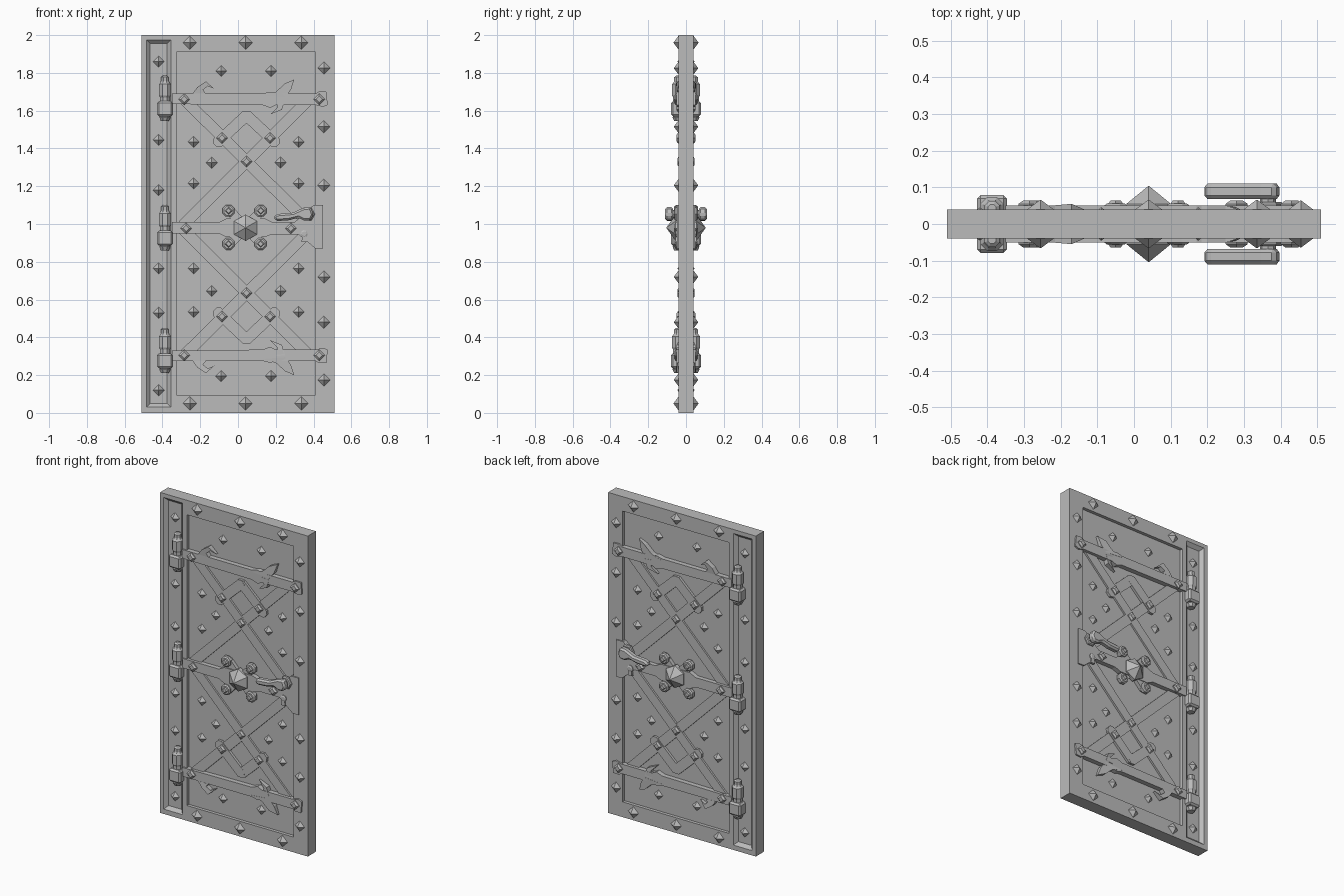
import bpy, bmesh, math
from mathutils import Vector

cube = bpy.data.objects.get("Cube")
if cube:
    bpy.data.objects.remove(cube)

iron = bpy.data.materials.new("grey_iron")
iron.use_nodes = True
GREY = (0.5, 0.5, 0.5, 1)
iron.diffuse_color = GREY
iron.node_tree.nodes["Principled BSDF"].inputs["Base Color"].default_value = GREY

FACE, PANEL, BRACE, STRAP = 0.04, 0.02, 0.032, 0.05   # depths from the mid plane
FLIP = 1.965                                          # z + flipped z


def finish(name, bm, bevel=0):
    """Turn a front-side mesh into an object repeated on the back."""
    bmesh.ops.recalc_face_normals(bm, faces=bm.faces)
    mesh = bpy.data.meshes.new(name)
    bm.to_mesh(mesh)
    bm.free()
    mesh.materials.append(iron)
    ob = bpy.data.objects.new(name, mesh)
    bpy.context.collection.objects.link(ob)
    if bevel:
        mod = ob.modifiers.new("chamfer", 'BEVEL')
        mod.width, mod.segments = bevel, 1
    mod = ob.modifiers.new("both_sides", 'MIRROR')
    mod.use_axis = (False, True, False)
    mod.use_mirror_merge = name == "door_slab"
    return ob


def loft(bm, rings):
    """Skin between rings of equal length and cap both ends."""
    loops = [[bm.verts.new(p) for p in ring] for ring in rings]
    n = len(loops[0])
    for a, b in zip(loops, loops[1:]):
        for i in range(n):
            j = (i + 1) % n
            bm.faces.new((a[i], a[j], b[j], b[i]))
    bm.faces.new(loops[0])
    bm.faces.new(loops[-1])


def plate(bm, pts, base, top):
    """Flat outline; a point may carry its own height as third value."""
    loft(bm, [[(p[0], -base, p[1]) for p in pts],
              [(p[0], -(p[2] if len(p) > 2 else top), p[1]) for p in pts]])


def stud(bm, x, z, rings, sides=4, turn=0.0):
    """Stack of regular polygons, each given as (radius, height)."""
    loft(bm, [[(x + r * math.cos(turn + math.tau * i / sides), -y,
                z + r * math.sin(turn + math.tau * i / sides)) for i in range(sides)]
              for r, y in rings])


def bar(bm, a, b, width, top):
    a, b = Vector(a), Vector(b)
    d = (b - a).normalized()
    s = Vector((-d.y, d.x)) * width / 2
    e = d * width * 0.3
    plate(bm, [a + s, a - e + s * 0.5, a - e - s * 0.5, a - s,
               b - s, b + e - s * 0.5, b + e + s * 0.5, b + s], PANEL - 0.005, top)


def flipped(pts):
    return [(p[0], FLIP - p[1], *p[2:]) for p in pts]


# Slab with a sunk main panel and a sunk hinge channel
bm = bmesh.new()
xs = [-0.51, -0.485, -0.355, -0.325, 0.41, 0.51]
zs = [0, 0.03, 0.095, 1.91, 1.975, 2]
grid = [[bm.verts.new((x, -FACE, z)) for x in xs] for z in zs]
cells = {}
for k in range(5):
    for i in range(5):
        cells[i, k] = bm.faces.new((grid[k][i], grid[k][i + 1],
                                    grid[k + 1][i + 1], grid[k + 1][i]))
rim = [e for e in bm.edges if e.is_boundary]
channel = [cells[1, k] for k in (1, 2, 3)]
for region in ([cells[3, 2]], channel):
    bmesh.ops.inset_region(bm, faces=region, thickness=0.02, use_even_offset=True)
    for v in {v for f in region for v in f.verts}:
        v.co.y = -PANEL
sides = bmesh.ops.extrude_edge_only(bm, edges=rim)["geom"]
for v in sides:
    if isinstance(v, bmesh.types.BMVert):
        v.co.y = 0
finish("door_slab", bm)

# Crossed braces and chevrons, upper and lower
bm = bmesh.new()
for flip in (False, True):
    lines = [((-0.29, 1.665), (0.38, 1.0), BRACE), ((-0.29, 0.995), (0.38, 1.665), BRACE - 0.001),
             ((0.045, 1.575), (-0.11, 1.43), BRACE + 0.004), ((0.045, 1.575), (0.2, 1.43), BRACE + 0.003)]
    for a, b, top in lines:
        if flip:
            a, b = flipped([a, b])
        bar(bm, a, b, 0.06, top)
finish("braces", bm)

# Upper and lower hinge straps with curled leaves
strap = [(-0.35, 1.635), (-0.35, 1.69), (0.13, 1.69), (0.17, 1.7), (0.2, 1.69), (0.41, 1.69),
         (0.43, 1.702), (0.468, 1.7), (0.475, 1.63), (0.45, 1.62), (0.41, 1.63),
         (0.2, 1.63), (0.17, 1.615), (0.13, 1.63)]
leaves = [
    [(-0.24, 1.69), (-0.215, 1.725), (-0.17, 1.755, 0.055), (-0.125, 1.715, 0.035),
     (-0.16, 1.73, 0.045), (-0.185, 1.71), (-0.17, 1.69)],
    [(0.13, 1.68), (0.2, 1.7), (0.25, 1.745), (0.298, 1.765, 0.035),
     (0.28, 1.71, 0.045), (0.25, 1.67)],
    [(0.2, 1.665), (0.25, 1.66), (0.232, 1.605), (0.17, 1.58, 0.035), (0.21, 1.62, 0.045)]]
for name, fix in (("upper", list), ("lower", flipped)):
    bm = bmesh.new()
    plate(bm, fix(strap), PANEL - 0.005, STRAP)
    for leaf in leaves:
        plate(bm, fix(leaf), PANEL - 0.005, STRAP + 0.001)
    finish(name + "_strap", bm)

# Middle strap widening into the lock plate
bm = bmesh.new()
plate(bm, [(-0.35, 0.95), (-0.35, 1.01), (-0.1, 1.01), (-0.06, 1.03), (0.14, 1.03),
           (0.18, 1.01), (0.3, 1.01), (0.4, 1.1), (0.45, 1.1), (0.45, 0.87),
           (0.41, 0.87), (0.32, 0.945), (0.18, 0.945), (0.14, 0.93), (-0.06, 0.93),
           (-0.1, 0.95)], PANEL - 0.005, STRAP - 0.002)
for s in (-1, 1):
    bar(bm, (0.04 - 0.085, 0.982 - 0.09 * s), (0.04 + 0.085, 0.982 + 0.09 * s),
        0.05, 0.043 + 0.001 * s)
finish("middle_strap", bm)

# Pointed centre boss
bm = bmesh.new()
stud(bm, 0.04, 0.98, [(0.07, 0.03), (0.07, 0.055), (0.002, 0.103)], 6, math.pi / 6)
finish("centre_boss", bm)

# Square bolts on straps and braces, plus four around the boss
bm = bmesh.new()
for x, z, y in [(-0.285, 1.66, STRAP), (0.43, 1.66, STRAP), (-0.085, 1.455, 0.036),
                (0.17, 1.455, 0.036), (0.045, 1.33, BRACE)]:
    for zz in (z, FLIP - z):
        stud(bm, x, zz, [(0.03, y - 0.01), (0.03, y + 0.005), (0.017, y + 0.014)])
for x in (-0.275, 0.28):
    stud(bm, x, 0.977, [(0.03, 0.04), (0.03, 0.055), (0.017, 0.064)])
for x in (-0.05, 0.12):
    for z in (0.895, 1.07):
        stud(bm, x, z, [(0.034, 0.03), (0.034, 0.05), (0.026, 0.056)], 8, math.pi / 8)
        stud(bm, x, z, [(0.024, 0.05), (0.014, 0.064)])
finish("square_bolts", bm)

# Pyramid studs: frame, channel and panel
bm = bmesh.new()
for x in (-0.255, 0.04, 0.335):
    for z in (0.05, 1.96):
        stud(bm, x, z, [(0.036, FACE - 0.005), (0.036, FACE), (0.001, 0.066)])
for z in (1.825, 1.515, 1.205, 0.72, 0.48, 0.175):
    stud(bm, 0.455, z, [(0.033, FACE - 0.005), (0.033, FACE), (0.001, 0.064)])
for z in (1.86, 1.445, 1.18, 0.765, 0.53, 0.12):
    stud(bm, -0.42, z, [(0.03, PANEL - 0.005), (0.03, PANEL), (0.001, 0.045)])
for dx, heights in ((0.132, (1.81, 0.195)), (0.278, (1.435, 1.215, 0.765, 0.535)),
                    (0.182, (1.325, 0.645))):
    for x in (0.043 - dx, 0.043 + dx):
        for z in heights:
            stud(bm, x, z, [(0.03, PANEL - 0.005), (0.03, PANEL), (0.001, 0.045)])
finish("pyramid_studs", bm)

# Hinges: turned barrel with cap, and a square knuckle
profile = [(0.012, 0), (0.022, -0.008), (0.022, -0.028), (0.026, -0.036), (0.034, -0.045),
           (0.034, -0.105), (0.028, -0.115), (0.028, -0.215), (0.032, -0.22), (0.022, -0.24)]
for name, top in (("upper", 1.785), ("middle", 1.1), ("lower", 0.45)):
    bm = bmesh.new()
    loft(bm, [[(-0.387 + r * math.cos(math.tau * (i + 0.5) / 8),
                -0.042 + r * math.sin(math.tau * (i + 0.5) / 8), top + z)
               for i in range(8)] for r, z in profile])
    finish(name + "_hinge_barrel", bm)
    bm = bmesh.new()
    plate(bm, [(-0.428, top - 0.215), (-0.346, top - 0.215),
               (-0.346, top - 0.135), (-0.428, top - 0.135)], 0.015, 0.079)
    finish(name + "_hinge_knuckle", bm, 0.01)

# Lever handle with rose and stem
bm = bmesh.new()
plate(bm, [(0.187, 1.04), (0.21, 1.053), (0.29, 1.06), (0.345, 1.085), (0.385, 1.09),
           (0.4, 1.05), (0.385, 1.02), (0.35, 1.018), (0.32, 1.033), (0.27, 1.02),
           (0.2, 1.015)], 0.068, 0.11)
finish("lever_handle", bm, 0.01)
bm = bmesh.new()
stud(bm, 0.368, 1.052, [(0.04, 0.04), (0.04, 0.054), (0.034, 0.06)], 6)
stud(bm, 0.365, 1.052, [(0.022, 0.05), (0.022, 0.08)], 8)
finish("handle_rose", bm)

# Keyhole surround
bm = bmesh.new()
stud(bm, 0.35, 0.948, [(0.02, 0.04), (0.02, 0.053), (0.012, 0.057)], 8)
plate(bm, [(0.341, 0.94), (0.359, 0.94), (0.364, 0.905), (0.336, 0.905)], 0.04, 0.055)
finish("keyhole", bm)
